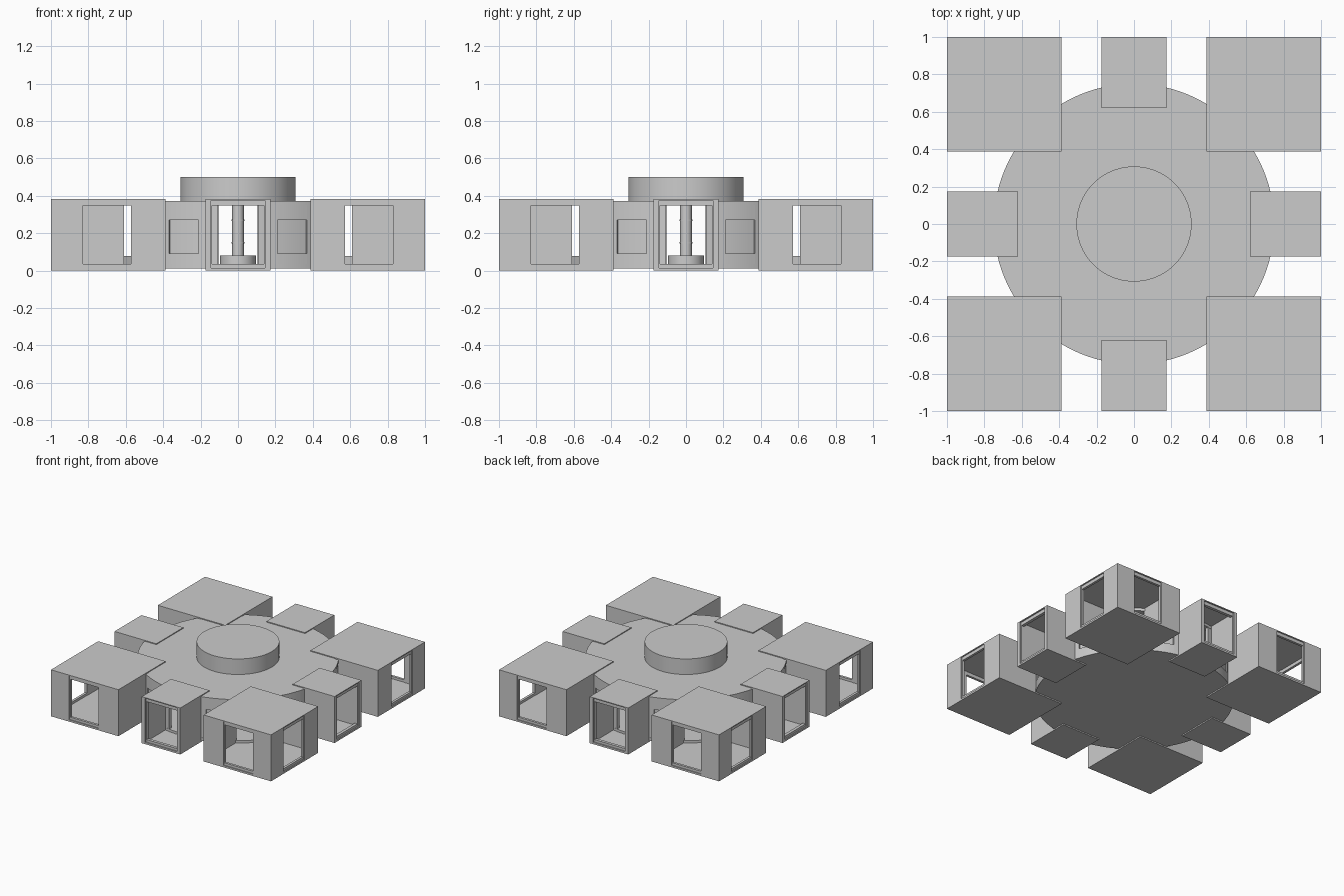
import bpy, bmesh
from math import radians, cos, sin, pi
from mathutils import Matrix, Vector

if "Cube" in bpy.data.objects:
    bpy.data.objects.remove(bpy.data.objects["Cube"])


def finish(bm, name, quarter=0, smooth=False):
    bmesh.ops.remove_doubles(bm, verts=bm.verts, dist=1e-5)
    bmesh.ops.recalc_face_normals(bm, faces=bm.faces)
    bm.transform(Matrix.Rotation(quarter * pi / 2, 4, 'Z'))
    me = bpy.data.meshes.new(name)
    bm.to_mesh(me)
    bm.free()
    ob = bpy.data.objects.new(name, me)
    bpy.context.collection.objects.link(ob)
    if smooth:
        bpy.ops.object.select_all(action='DESELECT')
        ob.select_set(True)
        bpy.context.view_layer.objects.active = ob
        bpy.ops.object.shade_smooth_by_angle(angle=radians(30))
    return ob


def add_box(bm, x0, x1, y0, y1, z0, z1):
    m = Matrix.Translation(((x0 + x1) / 2, (y0 + y1) / 2, (z0 + z1) / 2))
    m = m @ Matrix.Diagonal((x1 - x0, y1 - y0, z1 - z0, 1))
    bmesh.ops.create_cube(bm, size=1, matrix=m)


def boxes(name, quarter, dims):
    bm = bmesh.new()
    for d in dims:
        add_box(bm, *d)
    return finish(bm, name, quarter)


def add_sector(bm, r0, r1, a0, a1, z0, z1, n):
    # curved block swept about the z axis, closed when it is a full ring
    rings = []
    for i in range(n + 1):
        a = radians(a0 + (a1 - a0) * i / n)
        rings.append([bm.verts.new((r * cos(a), r * sin(a), z))
                      for r, z in ((r0, z0), (r1, z0), (r1, z1), (r0, z1))])
    for p, q in zip(rings, rings[1:]):
        for j in range(4):
            k = (j + 1) % 4
            bm.faces.new((p[j], p[k], q[k], q[j]))
    if a1 - a0 < 360:
        bm.faces.new(rings[0])
        bm.faces.new(rings[-1])


def sectors(name, quarter, dims):
    bm = bmesh.new()
    for d in dims:
        add_sector(bm, *d)
    return finish(bm, name, quarter, True)


def disc(name, r, z0, z1, n=96):
    bm = bmesh.new()
    bmesh.ops.create_cone(bm, cap_ends=True, segments=n, radius1=r, radius2=r,
                          depth=z1 - z0,
                          matrix=Matrix.Translation((0, 0, (z0 + z1) / 2)))
    return finish(bm, name, 0, True)


def swap(d):
    return (d[2], d[3], d[0], d[1], d[4], d[5])


def frame(x0, x1, y0, y1):
    # sill, head and two slim jambs
    return [(x0, x1, y0, y1, .015, .035), (x0, x1, y0, y1, .347, .375),
            (x0, x0 + .006, y0, y1, .035, .347),
            (x1 - .006, x1, y0, y1, .035, .347)]


# round hall: floor, roof with central opening, raised drum
disc("hall_floor", .75, .01, .035)
sectors("hall_roof", 0, [(.295, .75, 0, 360, .35, .372, 96)])
sectors("drum_wall", 0, [(.295, .308, 0, 360, .372, .49, 96)])
disc("drum_cap", .308, .49, .5)

# central pedestal and column with two collars
disc("pedestal", .095, .035, .08, 48)
disc("column", .031, .08, .49, 32)
for z in (.148, .27):
    disc("column_collar", .036, z - .004, z + .004, 32)

for q in range(4):
    # curved hall walls with recessed windows, and benches below them
    for side in (1, -1):
        def arc(r0, r1, a0, a1, z0, z1, n):
            return ((r0, r1, a0, a1, z0, z1, n) if side > 0
                    else (r0, r1, -a1, -a0, z0, z1, n))
        sectors("curved_wall", q, [
            arc(.72, .748, 8.3, 16.4, .035, .35, 4),
            arc(.72, .748, 29.6, 32, .035, .35, 2),
            arc(.72, .748, 16.4, 29.6, .035, .092, 6),
            arc(.72, .748, 16.4, 29.6, .27, .35, 6)])
        sectors("curved_window", q, [arc(.73, .738, 16.4, 29.6, .092, .27, 6)])
        sectors("curved_bench", q, [arc(.66, .72, 14, 31, .035, .078, 6)])

    # entrance porch
    boxes("porch_floor", q, [(-.175, .175, .62, 1, 0, .015)])
    boxes("porch_roof", q, [(-.175, .175, .62, 1, .375, .382)])
    boxes("porch_walls", q, [(s * .16 - .015, s * .16 + .015, .72, 1, .015, .375)
                             for s in (1, -1)])
    boxes("porch_frame", q, frame(-.145, .145, .965, .99))

    # square corner pavilion, open towards the hall
    boxes("pavilion_floor", q, [(.387, 1, .387, 1, 0, .015)])
    boxes("pavilion_roof", q, [(.387, 1, .387, 1, .375, .382)])
    walls = [(.387, .567, .97, 1, .015, .375),
             (.835, 1, .97, 1, .015, .375),
             (.61, 1, .387, .415, .015, .375)]
    boxes("pavilion_walls", q, walls + [swap(w) for w in walls])
    fr = frame(.567, .835, .972, .992)
    boxes("pavilion_window_frames", q, fr + [swap(f) for f in fr])
